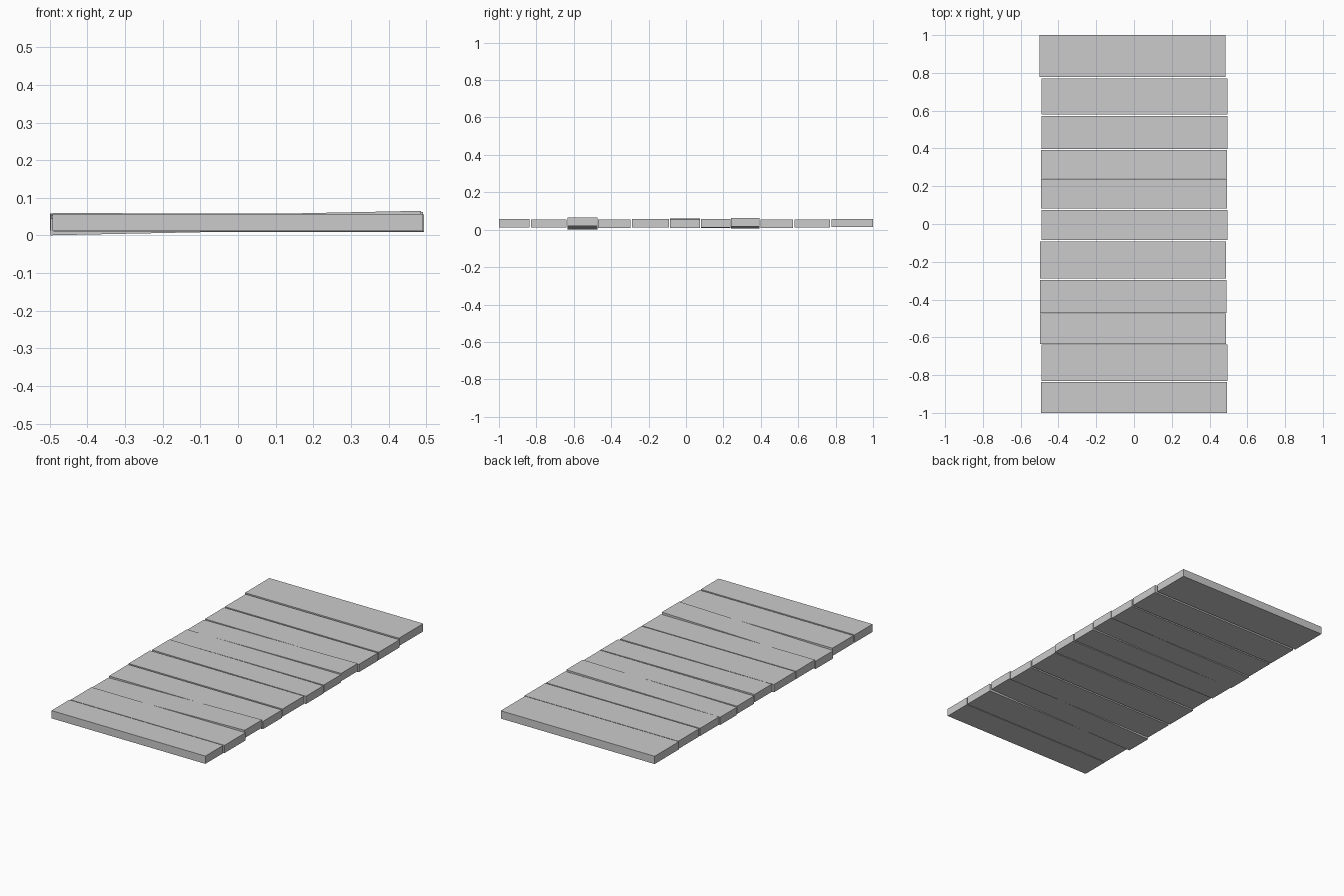
import bpy, bmesh
from mathutils import Matrix

# Each plank: y start, y end, x centre, mid height, tilt (z rise from left end to right end)
PLANKS = [
    (-1.000, -0.837, -0.001, 0.035, 0.000),
    (-0.830, -0.638, 0.002, 0.033, 0.000),
    (-0.634, -0.474, -0.006, 0.033, 0.020),
    (-0.470, -0.296, -0.004, 0.032, 0.000),
    (-0.288, -0.092, -0.006, 0.034, 0.000),
    (-0.085, 0.074, 0.002, 0.035, -0.005),
    (0.081, 0.237, 0.000, 0.033, 0.001),
    (0.241, 0.392, -0.001, 0.034, 0.011),
    (0.398, 0.572, 0.002, 0.032, 0.000),
    (0.580, 0.770, 0.002, 0.033, 0.000),
    (0.778, 1.000, -0.007, 0.036, 0.000),
]
LENGTH, THICKNESS = 0.985, 0.045


def add_plank(index, y0, y1, xc, zc, tilt):
    bm = bmesh.new()
    bmesh.ops.create_cube(bm, size=1, matrix=Matrix.Diagonal((LENGTH, y1 - y0, THICKNESS, 1)))
    # lean the board slightly along its length
    for v in bm.verts:
        v.co.z += tilt * v.co.x / LENGTH
    mesh = bpy.data.meshes.new(f"plank_{index:02d}")
    bm.to_mesh(mesh)
    bm.free()
    plank = bpy.data.objects.new(mesh.name, mesh)
    plank.location = (xc, (y0 + y1) / 2, zc)
    bpy.context.collection.objects.link(plank)


# Row of loose boards forming the walkway
for i, spec in enumerate(PLANKS, 1):
    add_plank(i, *spec)
